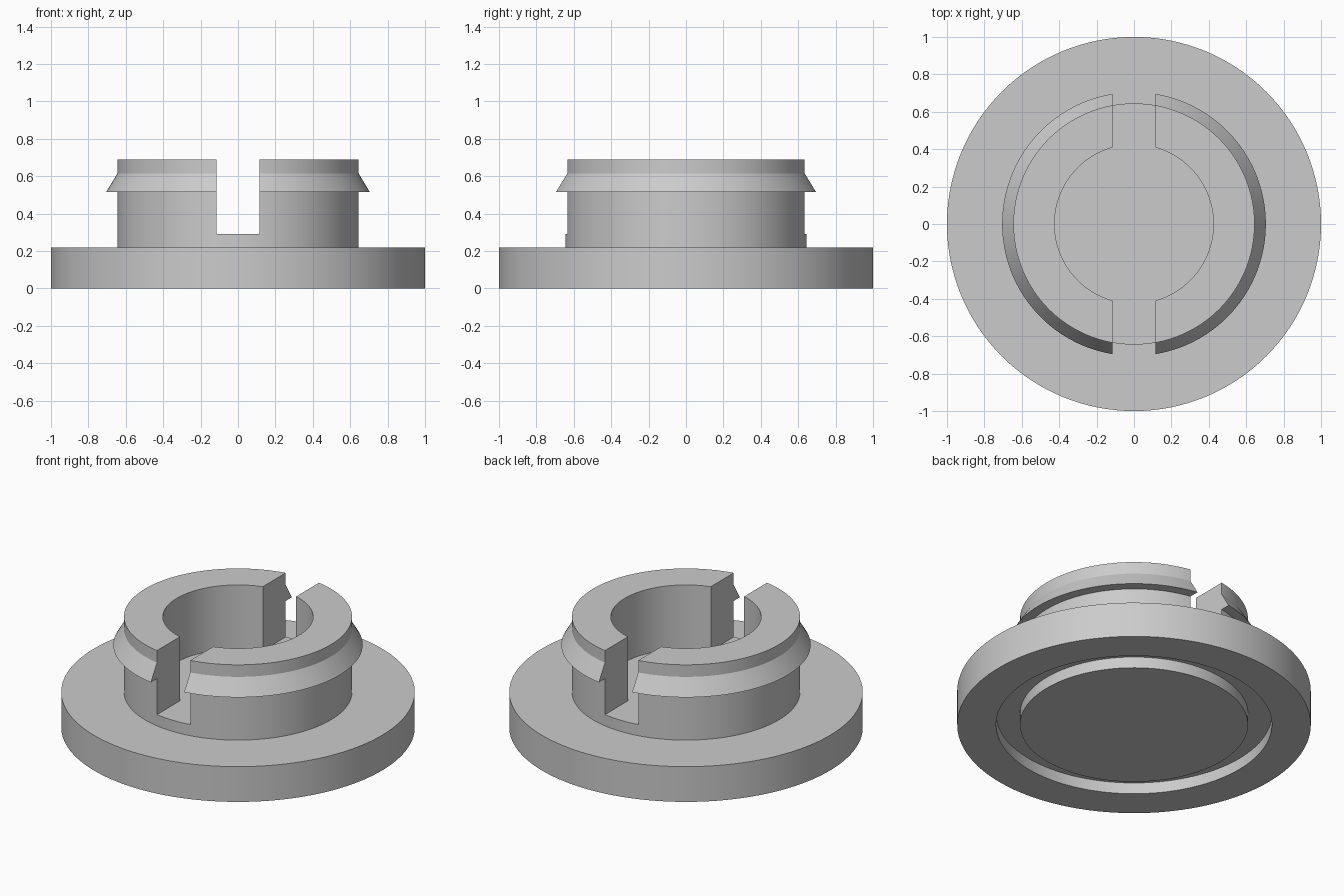
import bpy, bmesh, math
from mathutils import Vector

if "Cube" in bpy.data.objects:
    bpy.data.objects.remove(bpy.data.objects["Cube"], do_unlink=True)

SEGMENTS = 128
HUB_R, BORE_R, BARB_R = 0.645, 0.425, 0.705
PLATE_TOP, FLOOR, TOP = 0.22, 0.29, 0.69
SLOT_HALF = 0.115

grey = bpy.data.materials.new("plain grey")
grey.use_nodes = True
colour = (0.6, 0.6, 0.6, 1)
grey.diffuse_color = colour
grey.node_tree.nodes["Principled BSDF"].inputs["Base Color"].default_value = colour


def lathe(profile, closed):
    """Revolve (radius, height) points around the z axis."""
    bm = bmesh.new()
    verts = [bm.verts.new((r, 0, z)) for r, z in profile]
    pairs = list(zip(verts, verts[1:]))
    if closed:
        pairs.append((verts[-1], verts[0]))
    edges = [bm.edges.new(p) for p in pairs]
    bmesh.ops.spin(bm, geom=verts + edges, cent=(0, 0, 0), axis=(0, 0, 1),
                   angle=math.tau, steps=SEGMENTS, use_duplicate=False)
    bmesh.ops.remove_doubles(bm, verts=bm.verts, dist=1e-4)
    bmesh.ops.recalc_face_normals(bm, faces=bm.faces)
    return bm


def finish(bm, name):
    mesh = bpy.data.meshes.new(name)
    bm.to_mesh(mesh)
    bm.free()
    mesh.materials.append(grey)
    mesh.shade_smooth()
    mesh.set_sharp_from_angle(angle=math.radians(25))
    obj = bpy.data.objects.new(name, mesh)
    bpy.context.collection.objects.link(obj)
    return obj


# Base plate with a ring groove underneath and a raised hub on top
groove_r, groove_z = 0.78, 0.07
plate = [(0, 0), (HUB_R, 0), (HUB_R, groove_z), (groove_r, groove_z),
         (groove_r, 0), (1, 0), (1, PLATE_TOP), (HUB_R, PLATE_TOP),
         (HUB_R, FLOOR), (0, FLOOR)]
finish(lathe(plate, False), "base_plate")

# Barbed collar, cut at the slot and mirrored into two halves
barb_z = 0.515
collar = [(BORE_R, FLOOR), (HUB_R, FLOOR), (HUB_R, barb_z), (BARB_R, barb_z),
          (HUB_R, 0.615), (HUB_R, TOP), (BORE_R, TOP)]
bm = lathe(collar, True)
bmesh.ops.bisect_plane(bm, geom=bm.verts[:] + bm.edges[:] + bm.faces[:],
                       plane_co=Vector((SLOT_HALF, 0, 0)),
                       plane_no=Vector((1, 0, 0)), clear_inner=True)
# Close the two slot walls
bmesh.ops.holes_fill(bm, edges=[e for e in bm.edges if e.is_boundary], sides=0)
bmesh.ops.recalc_face_normals(bm, faces=bm.faces)
halves = finish(bm, "snap_collar")
mirror = halves.modifiers.new("mirror", "MIRROR")
mirror.use_axis = (True, False, False)
mirror.use_mirror_merge = False
